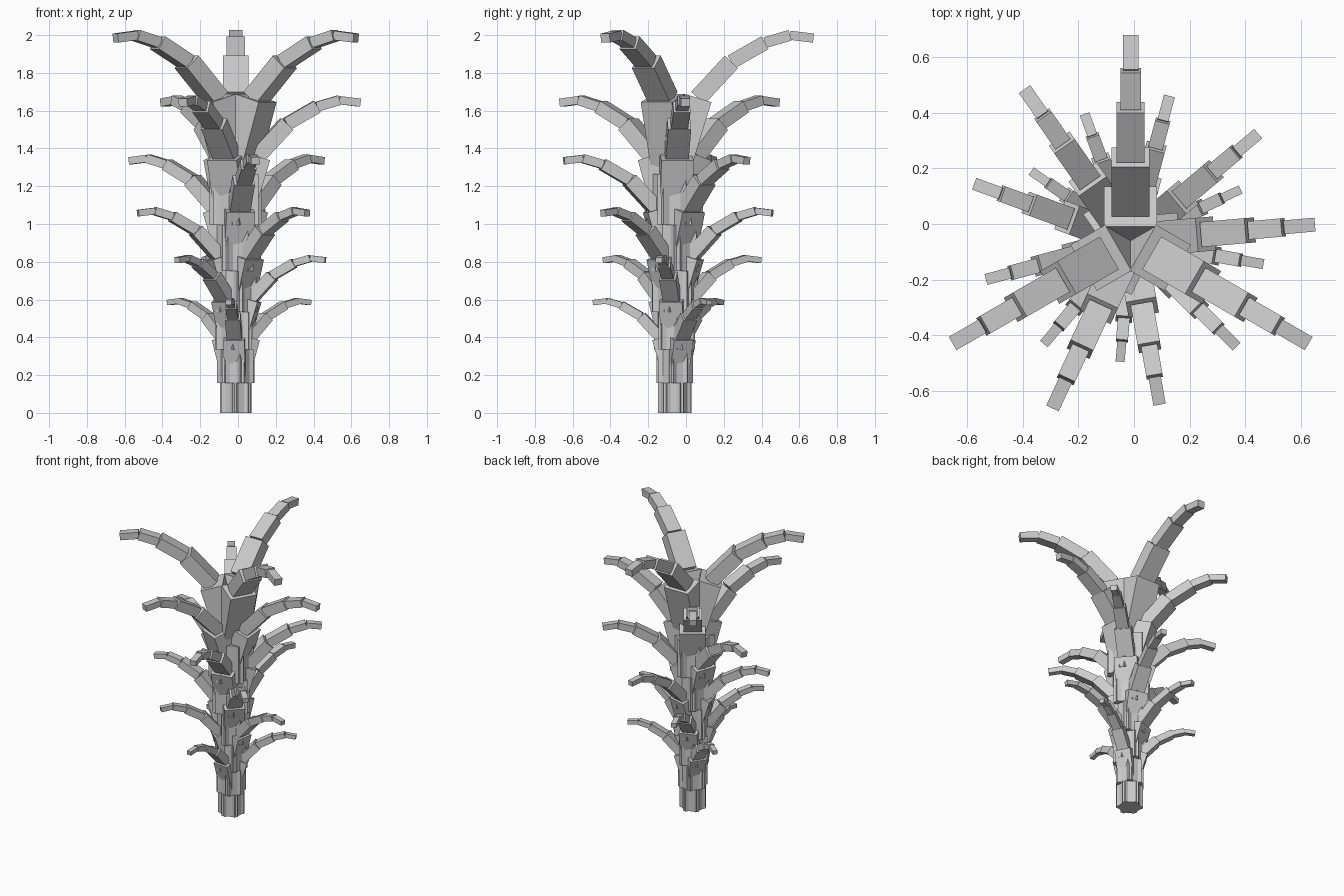
import bpy, bmesh
from math import radians, atan2, hypot, pi
from mathutils import Matrix

if "Cube" in bpy.data.objects:
    bpy.data.objects.remove(bpy.data.objects["Cube"])

AXIS = (-0.012, -0.06)
TIERS, SHRINK, TWIST = 6, 0.9, 35
HEIGHT = 0.27              # trunk length of the largest tier

# frond centreline (radius, height) and cross-section (width, thickness) per box
PATH = [(0, 0), (0, 0.27), (0.123, 0.672), (0.30, 0.863),
        (0.478, 0.965), (0.611, 1.004), (0.735, 0.989)]
SECTION = [(0.24, 0.18), (0.19, 0.15), (0.136, 0.096),
           (0.10, 0.077), (0.073, 0.058), (0.055, 0.048)]


def frond_mesh():
    bm = bmesh.new()
    for (r0, z0), (r1, z1), (w, t) in zip(PATH, PATH[1:], SECTION):
        mat = (Matrix.Translation(((r0 + r1) / 2, 0, (z0 + z1) / 2))
               @ Matrix.Rotation(-atan2(z1 - z0, r1 - r0), 4, 'Y')
               @ Matrix.Diagonal((hypot(r1 - r0, z1 - z0), w, t, 1)))
        bmesh.ops.create_cube(bm, size=1, matrix=mat)
    me = bpy.data.meshes.new("frond")
    bm.to_mesh(me)
    bm.free()
    return me


mesh = frond_mesh()

# tiers from the ground up, each larger and turned back from the one below
z = 0.0
for tier in range(TIERS, 0, -1):
    s = SHRINK ** (tier - 1)
    for k in range(3):
        ob = bpy.data.objects.new(f"tier_{tier}_frond_{k + 1}", mesh)
        ob.location = (*AXIS, z)
        ob.scale = (s, s, s)
        ob.rotation_euler.z = radians(90 + TWIST * (tier - 1) + 120 * k)
        bpy.context.collection.objects.link(ob)
    z += HEIGHT * s
